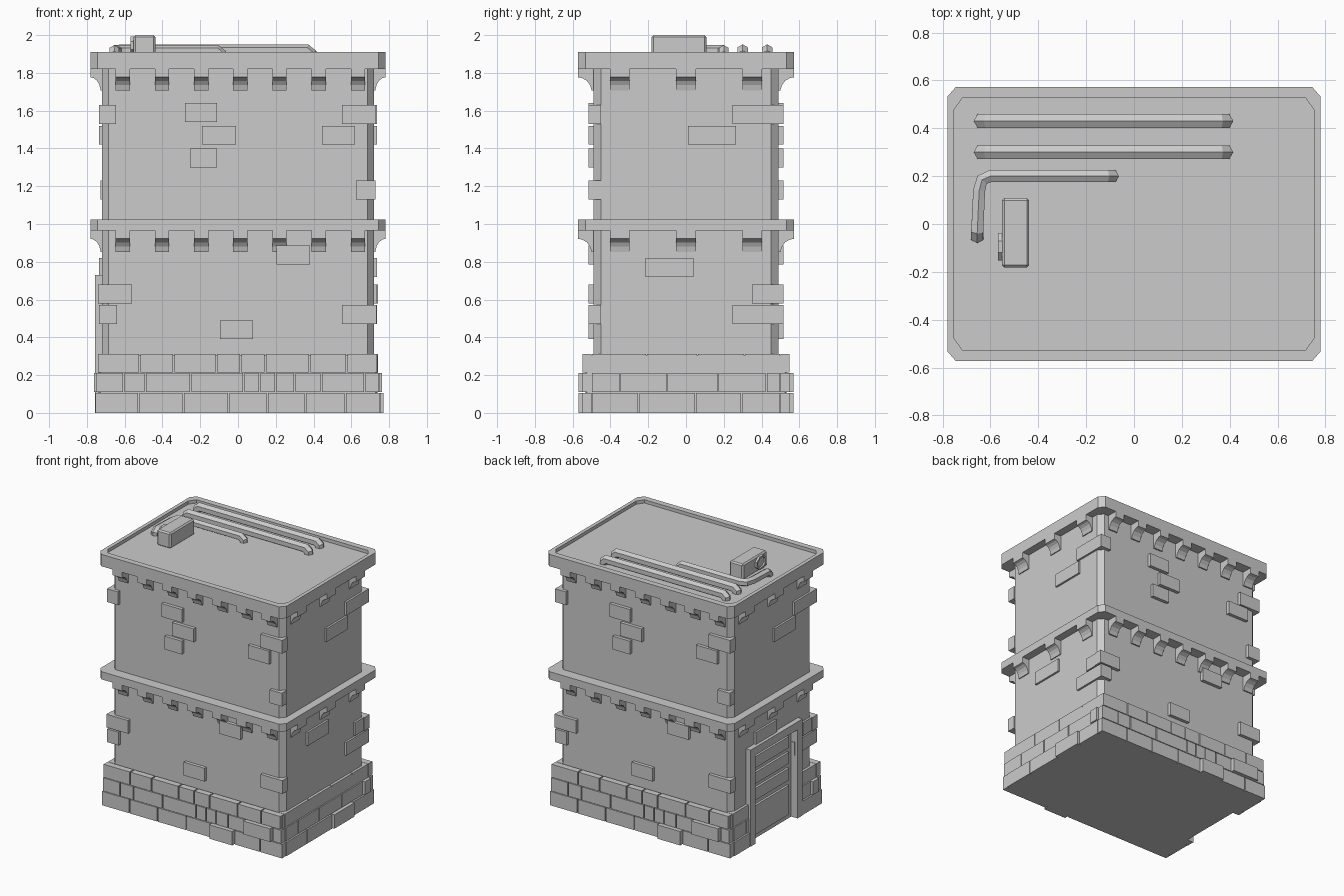
import bpy, bmesh, math
from mathutils import Vector

if "Cube" in bpy.data.objects:
    bpy.data.objects.remove(bpy.data.objects["Cube"])


def finish(name, bm):
    bmesh.ops.recalc_face_normals(bm, faces=bm.faces)
    me = bpy.data.meshes.new(name)
    bm.to_mesh(me)
    bm.free()
    ob = bpy.data.objects.new(name, me)
    bpy.context.collection.objects.link(ob)
    return ob


def add_box(bm, x, y, z, s=1):
    # s = -1 turns the box half a turn about the z axis
    vs = [bm.verts.new((s * a, s * b, c)) for c in z for a, b in
          ((x[0], y[0]), (x[1], y[0]), (x[1], y[1]), (x[0], y[1]))]
    for f in ((0, 1, 2, 3), (4, 5, 6, 7), (0, 1, 5, 4), (1, 2, 6, 5), (2, 3, 7, 6), (3, 0, 4, 7)):
        bm.faces.new([vs[i] for i in f])


def boxes(name, items):
    bm = bmesh.new()
    for it in items:
        add_box(bm, *it)
    return finish(name, bm)


def outline(hx, hy, c, d):
    return [(hx - c, -hy), (hx, d - hy), (hx, hy - d), (hx - c, hy),
            (c - hx, hy), (-hx, hy - d), (-hx, d - hy), (c - hx, -hy)]


def loft(name, levels):
    # stack of chamfered rectangles (half x, half y, chamfer x, chamfer y, z)
    bm = bmesh.new()
    rings = [[bm.verts.new((x, y, l[4])) for x, y in outline(*l[:4])] for l in levels]
    for a, b in zip(rings, rings[1:]):
        for i in range(8):
            j = (i + 1) % 8
            bm.faces.new((a[i], a[j], b[j], b[i]))
    bm.faces.new(rings[0])
    bm.faces.new(rings[-1])
    return finish(name, bm)


# Walls, base core, ledge and rimmed roof
walls = loft("walls", [(.72, .49, .035, .04, .005), (.72, .49, .035, .04, 1.86)])
core = loft("base_core", [(.738, .533, .01, .01, 0), (.738, .533, .01, .01, .305)])
loft("middle_ledge", [(.78, .572, .035, .04, .965), (.78, .572, .035, .04, 1.023)])
loft("roof", [(.78, .572, .035, .04, 1.82), (.78, .572, .035, .04, 1.91),
              (.752, .527, .035, .05, 1.91), (.752, .527, .035, .05, 1.885)])

# Doorway cut
cutter = boxes("door_cutter", [((-1, -.69), (-.28, .28), (-.1, .69))])
cutter.hide_render = True
cutter.display_type = 'WIRE'
for ob in (walls, core):
    m = ob.modifiers.new("doorway", 'BOOLEAN')
    m.object = cutter
    m.solver = 'EXACT'

# Door frame, door slab and raised panels
boxes("door_frame", [((-.758, -.67), (-.31, -.25), (0, .73)),
                     ((-.758, -.67), (.25, .31), (0, .73)),
                     ((-.758, -.67), (-.25, .25), (.67, .73))])
boxes("door", [((-.705, -.67), (-.25, .25), (0, .67))])
boxes("door_panels", [((-.722, -.70), (-.20, .20), z) for z in
                      ((.04, .26), (.30, .39), (.425, .51), (.545, .63))])


# Corbels under the ledges: concave profile (outward fraction, drop)
PROFILE = [(-.3, 0), (1, 0), (1, -.043), (.72, -.048), (.42, -.062), (.22, -.085), (.12, -.112), (-.3, -.112)]


def corbels(name, top):
    bm = bmesh.new()
    spots = [(0, -.61 + .2075 * i, .038) for i in range(7)] + [(1, y, .052) for y in (-.35, 0, .35)]
    for side, pos, w in spots:
        wall, reach = ((.49, .082), (.72, .06))[side]
        for s in (1, -1):
            ends = []
            for t in (pos - w, pos + w):
                pts = []
                for d, z in PROFILE:
                    o = wall + d * reach
                    p = (o, t) if side else (t, -o)
                    pts.append(bm.verts.new((s * p[0], s * p[1], top + z)))
                ends.append(pts)
            a, b = ends
            bm.faces.new(a)
            bm.faces.new(b)
            for i in range(len(a)):
                j = (i + 1) % len(a)
                bm.faces.new((a[i], a[j], b[j], b[i]))
    return finish(name, bm)


corbels("upper_corbels", 1.82)
corbels("lower_corbels", .965)

# Scattered wall bricks (start, end, bottom), repeated half a turn round
FRONT = [(-.735, -.645, 1.53), (.55, .73, 1.53), (.445, .62, 1.42), (-.28, -.11, 1.54),
         (-.19, -.01, 1.42), (-.255, -.11, 1.3), (.625, .727, 1.13), (.205, .38, .785),
         (-.74, -.56, .58), (-.735, -.64, .47), (.55, .732, .47), (-.095, .08, .39)]
RIGHT = [(.245, .495, 1.53), (.01, .265, 1.42), (-.215, .04, .72), (.35, .495, .58), (.245, .495, .47)]
items = []
for s in (1, -1):
    items += [((a, b), (-.515, -.45), (z, z + .1), s) for a, b, z in FRONT]
    items += [((.66, .735), (a, b), (z, z + .1), s) for a, b, z in RIGHT]
boxes("wall_bricks", items)

# Three courses of base bricks, with joint positions along each face
ROWS = [(0, .105, [-.758, -.525, -.29, -.05, .155, .355, .567, .755]),
        (.11, .21, [-.752, -.605, -.49, -.25, .03, .115, .2, .3, .44, .67, .748]),
        (.215, .313, [-.745, -.52, -.34, -.115, .015, .145, .38, .575, .74])]
SIDE = [[-.5, -.25, .05, .295, .5], [-.5, -.35, -.1, .17, .425, .5], [-.5, -.21, .06, .31, .5]]
items = []
for s in (1, -1):
    for r, (z0, z1, xs) in enumerate(ROWS):
        for i, (a, b) in enumerate(zip(xs, xs[1:])):
            out = .57 if (r, i) in ((0, 4), (1, 8)) else .547
            items.append(((a + .004, b - .004), (-out, -.5), (z0, z1), s))
        end = xs[-1]
        for i, (a, b) in enumerate(zip(SIDE[r], SIDE[r][1:])):
            out = end + (.014 if (r, i) in ((0, 2), (1, 4)) else 0)
            if s == 1:
                items.append(((.69, out), (a + .003, b - .003), (z0, z1), s))
                continue
            # leave the doorway clear
            for lo, hi in ((max(a, .31), b), (a, min(b, -.31))):
                if hi - lo > .02:
                    items.append(((.69, out), (lo + .003, hi - .003), (z0, z1), s))
boxes("base_bricks", items)


# Six-sided roof pipes swept along a path
def pipe(name, path, r=.033):
    bm = bmesh.new()
    pts = [Vector(p) for p in path]
    rings = []
    side = None
    for i, p in enumerate(pts):
        d0 = (p - pts[i - 1]).normalized() if i else (pts[1] - p).normalized()
        d1 = (pts[i + 1] - p).normalized() if i < len(pts) - 1 else d0
        t = (d0 + d1).normalized()
        if abs(t.z) < .95:
            side = t.cross(Vector((0, 0, 1))).normalized()
        elif side is None:
            h = pts[3] - pts[0]
            side = Vector((h.x, h.y, 0)).normalized().cross(Vector((0, 0, 1)))
        up = side.cross(t).normalized()
        k = 1 / max(.7, t.dot(d0))
        rings.append([bm.verts.new(p + side * (r * math.sin(a)) + up * (r * math.cos(a) * (k if abs(d0.z - d1.z) > .01 else 1)))
                      for a in [math.tau * j / 6 for j in range(6)]])
    for a, b in zip(rings, rings[1:]):
        for i in range(6):
            j = (i + 1) % 6
            bm.faces.new((a[i], a[j], b[j], b[i]))
    bm.faces.new(rings[0])
    bm.faces.new(rings[-1])
    return finish(name, bm)


for n, y in (("rear", .43), ("centre", .30)):
    pipe(n + "_roof_pipe", [(-.637, y, 1.87), (-.637, y, 1.9), (-.615, y, 1.918),
                            (.36, y, 1.918), (.382, y, 1.9), (.382, y, 1.87)])
pipe("bent_roof_pipe", [(-.092, .2, 1.87), (-.092, .2, 1.9), (-.114, .2, 1.918), (-.6, .2, 1.918),
                        (-.635, .185, 1.918), (-.647, .14, 1.918), (-.655, -.03, 1.918),
                        (-.655, -.052, 1.9), (-.655, -.052, 1.87)], .029)

# Roof vent box with an octagonal fan ring
vent = boxes("vent_box", [((-.552, -.438), (-.182, .108), (1.88, 2.0))])
bev = vent.modifiers.new("edge", 'BEVEL')
bev.width, bev.segments = .01, 1

bm = bmesh.new()
rings = [[bm.verts.new((x, -.095 + r * 1.2 * math.cos(a), 1.945 + r * math.sin(a)))
          for a in [math.tau * (j + .5) / 8 for j in range(8)]]
         for x, r in ((-.54, .052), (-.568, .052), (-.568, .04), (-.557, .037))]
for a, b in zip(rings, rings[1:]):
    for i in range(8):
        j = (i + 1) % 8
        bm.faces.new((a[i], a[j], b[j], b[i]))
bm.faces.new(rings[0])
bm.faces.new(rings[-1])
finish("vent_fan_ring", bm)
